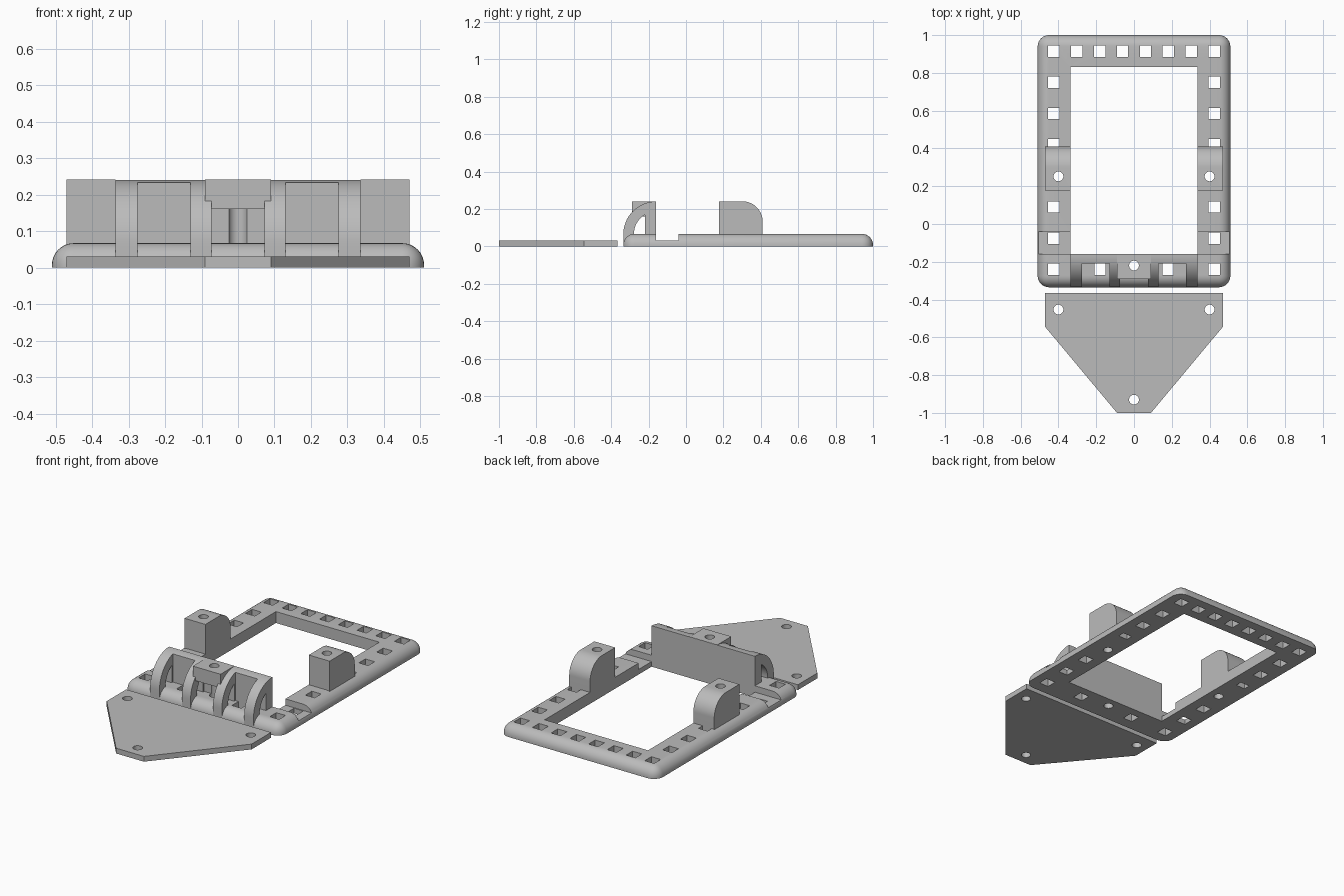
import bpy, bmesh
from math import sin, cos, pi
from mathutils import Matrix, Vector

if "Cube" in bpy.data.objects:
    bpy.data.objects.remove(bpy.data.objects["Cube"], do_unlink=True)

grey = bpy.data.materials.new("plain grey")
grey.use_nodes = True
COLOUR = (0.5, 0.5, 0.5, 1)
grey.diffuse_color = COLOUR
grey.node_tree.nodes["Principled BSDF"].inputs["Base Color"].default_value = COLOUR

T = 0.067          # frame thickness
HOLE_R = 0.026     # bolt hole radius


def box(bm, x0, x1, y0, y1, z0, z1):
    size = Matrix.Diagonal((x1 - x0, y1 - y0, z1 - z0, 1))
    mid = Matrix.Translation(((x0 + x1) / 2, (y0 + y1) / 2, (z0 + z1) / 2))
    return bmesh.ops.create_cube(bm, size=1, matrix=mid @ size)["verts"]


def bolt(bm, x, y):
    bmesh.ops.create_cone(bm, cap_ends=True, segments=32, radius1=HOLE_R,
                          radius2=HOLE_R, depth=1, matrix=Matrix.Translation((x, y, 0)))


def prism(bm, points, depth):
    """Extrude a closed outline of 3D points along the vector depth."""
    face = bm.faces.new([bm.verts.new(p) for p in points])
    new = bmesh.ops.extrude_face_region(bm, geom=[face])["geom"]
    bmesh.ops.translate(bm, vec=Vector(depth),
                        verts=[v for v in new if isinstance(v, bmesh.types.BMVert)])
    bmesh.ops.recalc_face_normals(bm, faces=bm.faces)


def arc(cy, cz, r, a0, a1, n=20):
    steps = [a0 + (a1 - a0) * i / n for i in range(n + 1)]
    return [(cy + r * cos(a), cz + r * sin(a)) for a in steps]


def make(name, bm):
    me = bpy.data.meshes.new(name)
    bm.to_mesh(me)
    bm.free()
    me.materials.append(grey)
    ob = bpy.data.objects.new(name, me)
    bpy.context.scene.collection.objects.link(ob)
    return ob


def cut(ob, bm):
    """Subtract the solids in bm from the object."""
    cutter = make("cutter", bm)
    cutter.hide_render = True
    mod = ob.modifiers.new("cut", "BOOLEAN")
    mod.operation, mod.solver, mod.object = "DIFFERENCE", "EXACT", cutter
    graph = bpy.context.evaluated_depsgraph_get()
    result = bpy.data.meshes.new_from_object(ob.evaluated_get(graph))
    ob.modifiers.clear()
    ob.data = result
    bpy.data.objects.remove(cutter, do_unlink=True)


def smooth(ob):
    bpy.ops.object.select_all(action="DESELECT")
    ob.select_set(True)
    bpy.context.view_layer.objects.active = ob
    bpy.ops.object.shade_smooth_by_angle(angle=0.5)


# Base frame with a rounded outer rim
bm = bmesh.new()
box(bm, -0.51, 0.51, -0.335, 1, 0, T)
rim = [e for e in bm.edges if max(v.co.z for v in e.verts) > 0.01]
bmesh.ops.bevel(bm, geom=rim, offset=0.06, segments=8, profile=0.5, affect="EDGES")
frame = make("base_frame", bm)

# Central opening and the cross notches in the side rails
bm = bmesh.new()
box(bm, -0.335, 0.335, -0.16, 0.83, -1, 1)
cut(frame, bm)
bm = bmesh.new()
for s in (-1, 1):
    a, b = sorted((s * 0.3, s * 0.7))
    box(bm, a, b, -0.16, -0.04, 0.03, 0.5)
cut(frame, bm)

# Rows of square holes, plus the bolt holes
bm = bmesh.new()
spots = [(-0.425 + 0.85 * i / 7, 0.915) for i in range(8)]
for s in (-1, 1):
    spots += [(s * 0.425, -0.24 + 0.165 * i) for i in range(7) if i != 3]
    spots.append((s * 0.18, -0.24))
    bolt(bm, s * 0.4, 0.252)
bolt(bm, 0, -0.22)
for x, y in spots:
    box(bm, x - 0.03, x + 0.03, y - 0.03, y + 0.03, -0.5, 0.5)
cut(frame, bm)
smooth(frame)

# Rear wall with curved ribs: a quarter-round block, then pockets
bm = bmesh.new()
outline = [(-0.16, 0), (-0.335, 0)] + arc(-0.16, 0.065, 0.175, pi, pi / 2)
prism(bm, [(-0.335, y, z) for y, z in outline], (0.67, 0, 0))
ribs = make("ribbed_wall", bm)
bm = bmesh.new()
for x0, x1 in ((-0.275, -0.13), (-0.073, 0.073), (0.13, 0.275)):
    box(bm, x0, x1, -0.5, -0.21, -0.5, 0.5)
cut(ribs, bm)

# Strap openings through the ribs, then the bolt hole
bm = bmesh.new()
curve = [p for p in arc(-0.16, T, 0.118, pi, pi / 2, 40) if p[0] < -0.22]
outline = [(-0.22, T)] + curve + [(-0.22, curve[-1][1] + 0.001)]
prism(bm, [(-0.5, y, z) for y, z in outline], (1, 0, 0))
cut(ribs, bm)
bm = bmesh.new()
bolt(bm, 0, -0.22)
cut(ribs, bm)
smooth(ribs)

# Centre bolt block on the wall
bm = bmesh.new()
box(bm, -0.09, 0.09, -0.29, -0.161, 0.16, 0.241)
block = make("centre_bolt_block", bm)
bm = bmesh.new()
bolt(bm, 0, -0.22)
cut(block, bm)
smooth(block)

# Side bolt posts with a rounded rear corner
for side, x0 in (("left", 0.335), ("right", -0.47)):
    bm = bmesh.new()
    outline = [(0.177, 0), (0.41, 0)] + arc(0.3, 0.131, 0.11, 0, pi / 2) + [(0.177, 0.241)]
    prism(bm, [(x0, y, z) for y, z in outline], (0.135, 0, 0))
    post = make(side + "_bolt_post", bm)
    bm = bmesh.new()
    bolt(bm, 0.4 if x0 > 0 else -0.4, 0.252)
    cut(post, bm)
    smooth(post)

# Separate tapered cover plate
bm = bmesh.new()
half = [(0.47, -0.365), (0.47, -0.545), (0.09, -1)]
outline = half + [(-x, y) for x, y in reversed(half)]
prism(bm, [(x, y, 0) for x, y in outline], (0, 0, 0.031))
plate = make("cover_plate", bm)
bm = bmesh.new()
for x, y in ((0.4, -0.453), (-0.4, -0.453), (0, -0.93)):
    bolt(bm, x, y)
cut(plate, bm)
smooth(plate)
